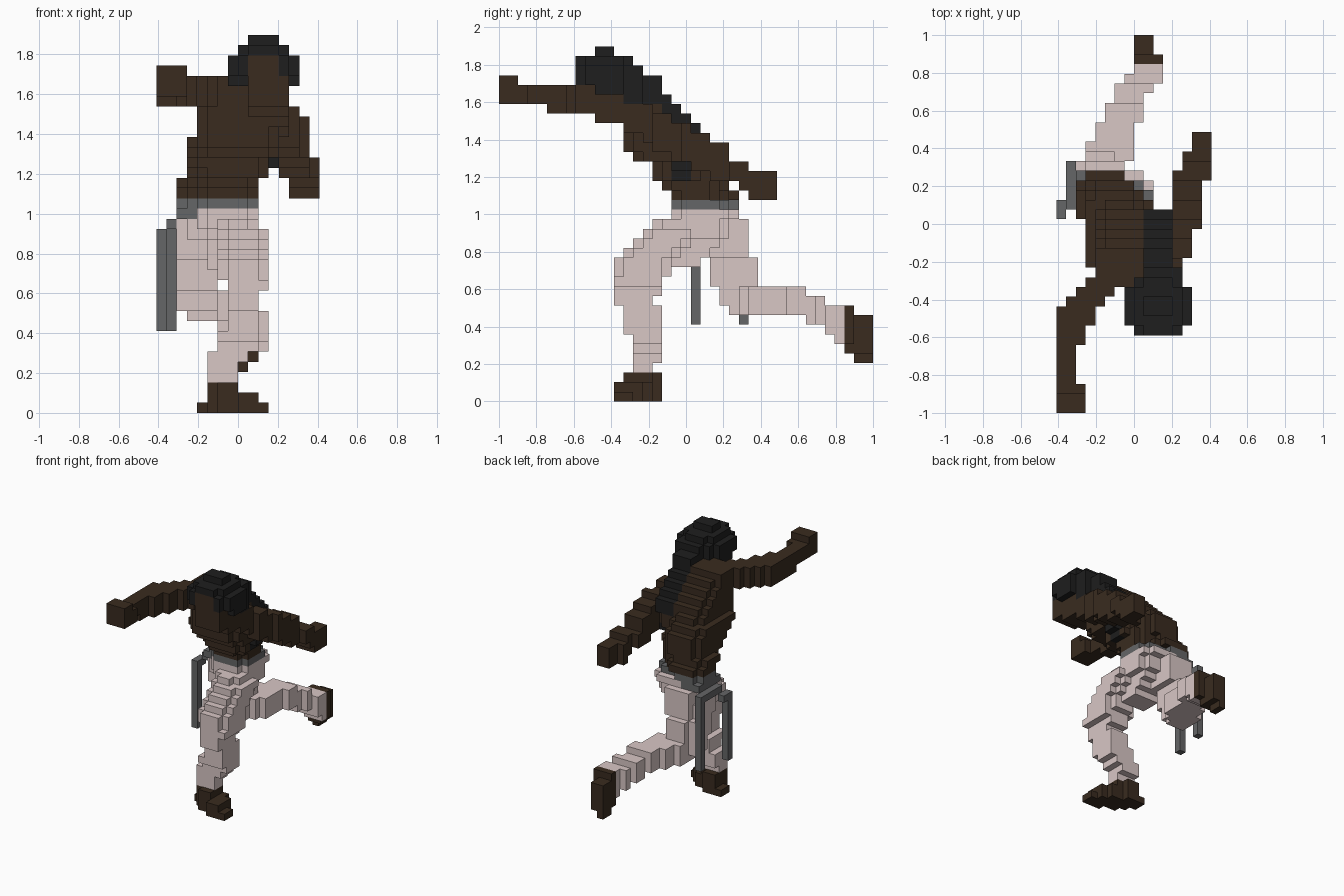
import bpy, bmesh
from mathutils import Vector

if "Cube" in bpy.data.objects:
    bpy.data.objects.remove(bpy.data.objects["Cube"])

UNIT = 2 / 39                       # edge of one block
ORIGIN = Vector((8, 19.5, 0))       # grid point under the model's centre
X, Y, Z = 0, 1, 2
cells = {}                          # block -> part name; the first part to claim a block keeps it
parts = {}                          # part name -> material


def material(name, colour):
    mat = bpy.data.materials.new(name)
    mat.use_nodes = True
    mat.diffuse_color = (*colour, 1)
    for node in mat.node_tree.nodes:
        if node.type == 'BSDF_PRINCIPLED':
            node.inputs["Base Color"].default_value = (*colour, 1)
            node.inputs["Roughness"].default_value = 0.9
    return mat


def loft(name, mat, axis, *keys, rounded=True):
    """Fill slices along an axis; each key is slice, then low/high of the two other axes."""
    parts[name] = mat
    others = [a for a in (X, Y, Z) if a != axis]
    for s in range(keys[0][0], keys[-1][0] + 1):
        before = [k for k in keys if k[0] <= s][-1]
        after = [k for k in keys if k[0] >= s][0]
        f = (s - before[0]) / max(1, after[0] - before[0])
        a0, a1, b0, b1 = (int(p + (q - p) * f + 0.5) for p, q in zip(before[1:], after[1:]))
        for a in range(a0, a1):
            for b in range(b0, b1):
                u = abs(2 * a + 1 - a0 - a1) / (a1 - a0)
                v = abs(2 * b + 1 - b0 - b1) / (b1 - b0)
                if rounded and u ** 3 + v ** 3 > 1:
                    continue
                cell = [s, s, s]
                cell[others[0]], cell[others[1]] = a, b
                cells.setdefault(tuple(cell), name)


def build(name, mat):
    """Make the outer skin of one part's blocks, with flat areas merged."""
    bm = bmesh.new()
    for cell in [c for c, part in cells.items() if part == name]:
        for axis in (X, Y, Z):
            for side in (0, 1):
                near = list(cell)
                near[axis] += 2 * side - 1
                if tuple(near) in cells:
                    continue
                corners = []
                for du, dv in ((0, 0), (1, 0), (1, 1), (0, 1)):
                    p = Vector(cell)
                    p[axis] += side
                    p[(axis + 1) % 3] += du
                    p[(axis + 2) % 3] += dv
                    corners.append(bm.verts.new((p - ORIGIN) * UNIT))
                bm.faces.new(corners if side else corners[::-1])
    bmesh.ops.remove_doubles(bm, verts=bm.verts, dist=UNIT / 10)
    bmesh.ops.dissolve_limit(bm, angle_limit=0.02, verts=bm.verts, edges=bm.edges)
    mesh = bpy.data.meshes.new(name)
    bm.to_mesh(mesh)
    bm.free()
    mesh.materials.append(mat)
    bpy.context.collection.objects.link(bpy.data.objects.new(name, mesh))


skin = material("dark brown", (0.041, 0.024, 0.0135))
black = material("soft black", (0.013, 0.013, 0.013))
cloth = material("pale trousers", (0.69, 0.57, 0.56))
grey = material("sash grey", (0.13, 0.132, 0.135))

# Head and hair
loft("face", skin, Z, (29, 9, 13, 10, 13), (30, 9, 13, 8, 13), (32, 9, 13, 8, 13),
     (33, 9, 12, 8, 12), (34, 9, 12, 8, 12), rounded=False)
loft("hair_cap", black, Z, (32, 7, 14, 10, 13), (33, 7, 14, 9, 13), (34, 7, 14, 9, 13),
     rounded=False)
loft("hair_cap", black, Z, (33, 8, 13, 8, 14), (34, 8, 13, 8, 14), rounded=False)
loft("hair_cap", black, Z, (35, 8, 13, 8, 14), (36, 9, 12, 10, 12))
loft("back_hair", black, Y, (13, 9, 13, 31, 35), (14, 9, 13, 31, 35), (15, 9, 12, 31, 34),
     (16, 9, 12, 31, 34), (17, 9, 12, 30, 32), (20, 9, 12, 27, 29), rounded=False)
loft("hair_tip", black, Z, (23, 10, 11, 18, 20), (24, 10, 12, 18, 20), rounded=False)

# Sash around the twisted hips, with its knot and two hanging ends
loft("sash", grey, Z, (19, 2, 5, 20, 25), (20, 2, 7, 20, 25))
loft("sash", grey, Z, (20, 4, 10, 18, 24))
loft("sash_knot", grey, Z, (18, 1, 2, 21, 26), (19, 2, 3, 23, 25), rounded=False)
loft("sash_front_end", grey, Z, (8, 0, 1, 20, 21), (16, 0, 1, 20, 21), (17, 0, 1, 20, 22),
     rounded=False)
loft("sash_rear_end", grey, Z, (8, 1, 2, 25, 26), (17, 1, 2, 25, 26), rounded=False)

# Torso leaning forward, its right side set further back than its left
loft("torso", skin, Z, (21, 2, 8, 20, 25), (22, 2, 8, 19, 24), (23, 3, 9, 17, 24),
     (25, 3, 9, 15, 24), (26, 3, 9, 14, 23), (27, 4, 9, 13, 22), (29, 4, 9, 13, 20),
     (31, 4, 9, 13, 18), (32, 4, 9, 13, 17))
loft("torso", skin, Z, (21, 4, 10, 18, 23), (22, 4, 10, 17, 23), (23, 4, 11, 16, 22),
     (24, 4, 11, 16, 21), (25, 4, 12, 14, 21), (26, 4, 12, 13, 21), (27, 4, 12, 13, 21),
     (29, 4, 12, 13, 20), (31, 4, 12, 13, 18), (32, 4, 12, 13, 17))

# Right arm reaching forward, left arm swung back
loft("right_hand", skin, Y, (0, 0, 3, 31, 34), (1, 0, 3, 31, 34), (2, 0, 3, 31, 33),
     rounded=False)
loft("right_arm", skin, Y, (3, 0, 2, 31, 33), (5, 0, 2, 30, 33), (8, 0, 3, 30, 33),
     (9, 0, 4, 30, 33), (10, 0, 4, 30, 33), (11, 1, 5, 30, 33), (12, 2, 6, 30, 33),
     (13, 3, 8, 30, 33), (14, 4, 8, 29, 33), (16, 4, 8, 29, 33))
loft("left_arm", skin, Y, (13, 11, 13, 28, 31), (15, 11, 13, 27, 31), (16, 11, 14, 26, 30),
     (18, 12, 14, 25, 29), (20, 12, 15, 24, 28), (23, 12, 15, 23, 27), (24, 12, 16, 23, 25),
     (25, 13, 16, 22, 25))
loft("left_hand", skin, Y, (26, 13, 16, 21, 24), (27, 14, 16, 21, 24), (28, 14, 16, 21, 24),
     rounded=False)

# Trousers: hips, standing leg, and leg kicked out behind
loft("hips", cloth, Z, (14, 5, 9, 18, 21), (16, 5, 9, 18, 23), (18, 4, 10, 18, 24),
     (19, 4, 10, 18, 25))
loft("left_leg", cloth, Z, (3, 5, 8, 14, 16), (4, 5, 8, 14, 17), (5, 5, 9, 14, 17),
     (7, 6, 10, 13, 17), (9, 7, 10, 13, 17), (10, 7, 10, 12, 16), (14, 6, 11, 12, 18),
     (15, 6, 11, 13, 19), (17, 6, 11, 15, 21), (18, 6, 10, 16, 22))
loft("right_thigh", cloth, Z, (9, 3, 6, 24, 27), (10, 2, 6, 23, 26), (12, 2, 6, 22, 26),
     (14, 2, 6, 22, 26), (15, 2, 7, 21, 25), (18, 2, 7, 20, 25))
loft("right_thigh", cloth, Z, (11, 3, 6, 25, 27), (14, 3, 6, 25, 27), (15, 3, 7, 24, 26),
     (18, 3, 7, 24, 26))
loft("right_shin", cloth, Y, (25, 3, 7, 9, 12), (27, 3, 8, 9, 12), (29, 4, 8, 9, 12),
     (31, 5, 9, 9, 12), (32, 6, 9, 8, 11), (33, 6, 10, 8, 11), (34, 7, 11, 7, 10),
     (35, 8, 11, 6, 10))

# Feet
loft("left_foot", skin, X, (4, 15, 17, 0, 1), (5, 14, 17, 0, 3), (6, 13, 17, 0, 3),
     (7, 13, 16, 0, 3), (8, 12, 16, 0, 2), (9, 12, 15, 0, 2), (10, 12, 14, 0, 1), rounded=False)
loft("right_foot", skin, Z, (4, 8, 9, 37, 39), (5, 8, 10, 36, 39), (8, 8, 10, 36, 39),
     rounded=False)
loft("right_foot", skin, Y, (36, 8, 11, 6, 10), rounded=False)

for part_name, part_material in parts.items():
    build(part_name, part_material)
